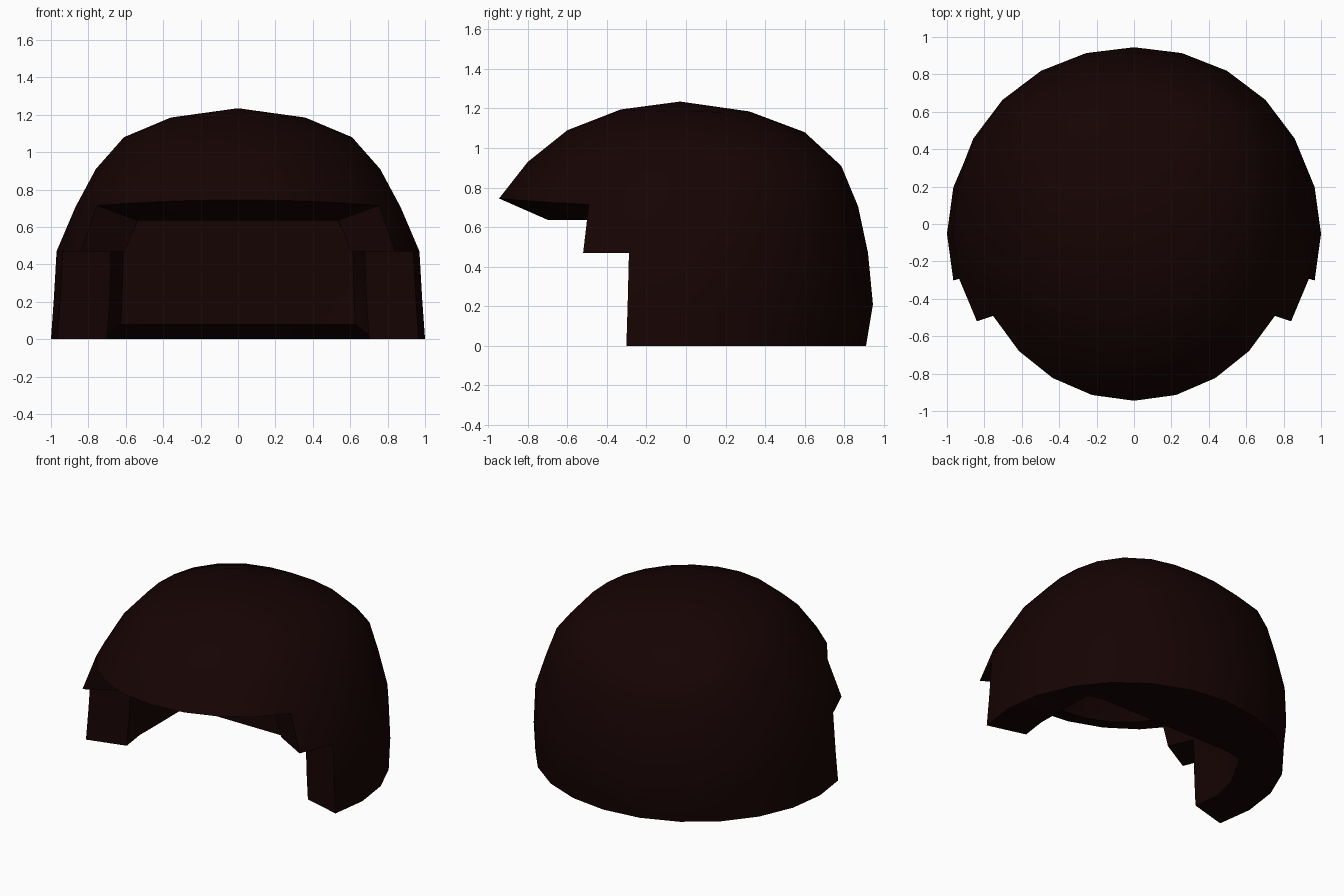
import bpy, bmesh, math
from mathutils import Vector

if "Cube" in bpy.data.objects:
    bpy.data.objects.remove(bpy.data.objects["Cube"])

SEG, THICK, BACK_WALL = 24, 0.275, 0.32
# ring: height, half width, back y, front y, front rise, bulge of back corners, drop there
RINGS = [(0, 1.0, .91, -1.015, 0, 0, 0), (.21, .985, .945, -1.025, 0, .01, 0),
         (.47, .97, .92, -1.0, 0, .02, 0), (.705, .87, .87, -.945, .04, .045, .005),
         (.91, .76, .785, -.80, .02, .10, .02), (1.08, .61, .60, -.60, .01, .12, .015),
         (1.185, .36, .32, -.33, .01, .03, .005)]
# front opening half angle for each band of faces
OPENING = [75, 75, 60, 0, 0, 0, 0]


def ring_point(ring, i):
    z, rx, back, front, rise, bulge, drop = ring
    a = 2 * math.pi * i / SEG
    c = math.cos(a)
    corner = math.sin(2 * a) ** 2 if c < 0 else 0
    s = 1 + bulge * corner
    return Vector((rx * s * math.sin(a), (back + front) / 2 - (back - front) / 2 * c * s,
                   z + rise * max(0, c) ** 2 - drop * corner))


# Full outer dome, used for its normals
bm = bmesh.new()
grid = [[bm.verts.new(ring_point(r, i)) for i in range(SEG)] for r in RINGS]
pole = bm.verts.new((0, -.03, 1.235))
cells = []
for j in range(len(RINGS)):
    for i in range(SEG):
        k = (i + 1) % SEG
        low = [grid[j][i], grid[j][k]]
        high = [grid[j + 1][k], grid[j + 1][i]] if j + 1 < len(RINGS) else [pole]
        face = bm.faces.new(low + high)
        mid = (i + .5) * 360 / SEG
        cells.append((face, min(mid, 360 - mid) > OPENING[j]))
bm.normal_update()

# Inner lining, offset along the dome normals, with a flat thick back wall
inner = {}
for v in list(bm.verts):
    p = v.co - v.normal * THICK
    p.y = min(p.y, BACK_WALL)
    if v in grid[0]:
        i = grid[0].index(v)
        p.z = .08 if 7 < i < 17 else .02 if i in (7, 17) else 0
    elif v in grid[2]:
        p.z = v.co.z
    elif v in grid[3] and v.co.y < -.45:
        p.z = .635
    inner[v] = bm.verts.new(p)

# Cut the face opening, line the shell and close its rim
bmesh.ops.delete(bm, geom=[f for f, keep in cells if not keep], context='FACES_ONLY')
rim = [(e.verts[:], e.link_loops[0].vert) for e in bm.edges if len(e.link_faces) == 1]
for f in list(bm.faces):
    bm.faces.new([inner[v] for v in reversed(f.verts[:])])
for (a, b), first in rim:
    if a != first:
        a, b = b, a
    bm.faces.new([b, a, inner[a], inner[b]])
bmesh.ops.delete(bm, geom=[v for v in bm.verts if not v.link_faces], context='VERTS')
bmesh.ops.delete(bm, geom=[e for e in bm.edges if not e.link_faces], context='EDGES')
bmesh.ops.recalc_face_normals(bm, faces=bm.faces[:])

mesh = bpy.data.meshes.new("helmet_shell")
bm.to_mesh(mesh)
bm.free()
shell = bpy.data.objects.new("helmet_shell", mesh)
bpy.context.collection.objects.link(shell)

# Dark maroon finish
mat = bpy.data.materials.new("dark_maroon")
mat.diffuse_color = (.008, .001, .001, 1)
mat.use_nodes = True
mat.node_tree.nodes["Principled BSDF"].inputs["Base Color"].default_value = mat.diffuse_color
mesh.materials.append(mat)

bpy.context.view_layer.objects.active = shell
shell.select_set(True)
bpy.ops.object.shade_smooth_by_angle(angle=math.radians(35))
